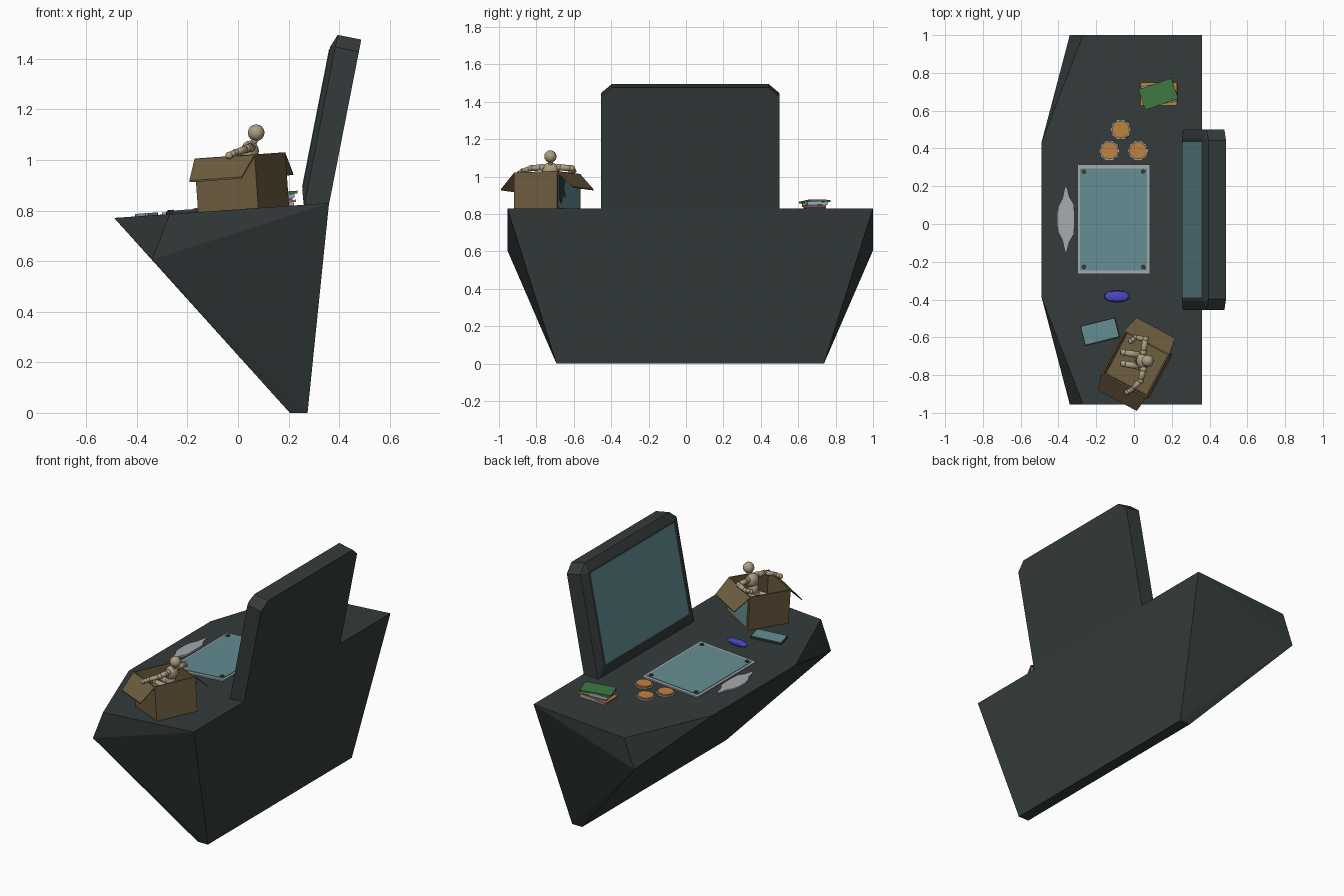
import bpy, bmesh, math
from mathutils import Matrix, Vector

if "Cube" in bpy.data.objects:
    bpy.data.objects.remove(bpy.data.objects["Cube"])


def mat(name, r, g, b):
    m = bpy.data.materials.new(name)
    m.diffuse_color = (r, g, b, 1)
    m.use_nodes = True
    m.node_tree.nodes["Principled BSDF"].inputs["Base Color"].default_value = m.diffuse_color
    return m


DARK = mat("dark_slate", .034, .044, .043)
TEAL = mat("teal_glass", .127, .266, .291)
CARD = mat("cardboard", .156, .110, .051)
WOOD = mat("pale_wood", .42, .34, .22)
GREY = mat("light_grey", .38, .40, .42)
ORANGE = mat("orange", .52, .22, .05)
GREEN = mat("green", .045, .19, .05)
BLUE = mat("blue", .07, .065, .55)


def finish(name, bm, m, smooth=False):
    bmesh.ops.recalc_face_normals(bm, faces=bm.faces)
    me = bpy.data.meshes.new(name)
    bm.to_mesh(me)
    bm.free()
    me.materials.append(m)
    for p in me.polygons:
        p.use_smooth = smooth
    ob = bpy.data.objects.new(name, me)
    bpy.context.collection.objects.link(ob)
    return ob


def hull(name, pts, m):
    bm = bmesh.new()
    vs = [bm.verts.new(p) for p in pts]
    bmesh.ops.convex_hull(bm, input=vs)
    bmesh.ops.dissolve_limit(bm, angle_limit=.01, verts=bm.verts, edges=bm.edges)
    return finish(name, bm, m)


def prism(name, outline, z0, z1, m, M):
    """Extrude a 2D outline from z0 to z1 in frame M."""
    bm = bmesh.new()
    lo = [bm.verts.new(M @ Vector((x, y, z0))) for x, y in outline]
    hi = [bm.verts.new(M @ Vector((x, y, z1))) for x, y in outline]
    bm.faces.new(lo[::-1])
    bm.faces.new(hi)
    n = len(lo)
    for i in range(n):
        j = (i + 1) % n
        bm.faces.new((lo[i], lo[j], hi[j], hi[i]))
    return finish(name, bm, m)


def rect(w, h, cx=0, cy=0):
    return [(cx + sx * w / 2, cy + sy * h / 2) for sx, sy in ((-1, -1), (1, -1), (1, 1), (-1, 1))]


def ring(n, r, r2=None):
    return [((r2 if r2 and i % 2 else r) * math.cos(2 * math.pi * i / n),
             (r2 if r2 and i % 2 else r) * math.sin(2 * math.pi * i / n)) for i in range(n)]


# Desk body: wedge leaning forward, with clipped front corners
YC = .0225
half = [(.36, .9775, .83), (-.27, .9775, .786), (-.34, .9775, .606),
        (-.49, .4075, .771), (.205, .715, 0), (.275, .715, 0)]
hull("desk_body", [(x, YC + s * y, z) for s in (1, -1) for x, y, z in half], DARK)

# Monitor: leaning slab with clipped top corners and a bevelled front
up = Vector((.192, 0, .981))
nrm = Vector((-.981, 0, .192))
org = Vector((.36, YC, .825))


def mon(u, v, w):
    return org + Vector((0, u, 0)) + up * v + nrm * w


outer = [(.478, -.03), (.478, .615), (.42, .664)]
pts = [mon(s * u, v, w) for s in (1, -1) for u, v in outer for w in (0, .095)]
pts += [mon(s * .43, v, .115) for s in (1, -1) for v in (.035, .613)]
hull("monitor_case", pts, DARK)
hull("monitor_screen", [mon(s * .415, v, w) for s in (1, -1) for v in (.047, .603)
                        for w in (.112, .118)], TEAL)

# Frame of the sloping desk top; everything on the desk sits in it
D = Matrix.Translation((0, 0, .8052)) @ Matrix.Rotation(-math.atan(.0700), 4, 'Y')


def at(x, y, deg=0):
    return D @ Matrix.Translation((x, y, 0)) @ Matrix.Rotation(math.radians(deg), 4, 'Z')


# Touch pad with four corner studs
P = at(-.108, .025)
prism("pad_frame", rect(.385, .58), -.003, .008, GREY, P)
prism("pad_glass", rect(.355, .54), .006, .011, TEAL, P)
for i, (x, y) in enumerate(rect(.315, .505)):
    prism(f"pad_stud_{i}", [(x + a, y + b) for a, b in ring(8, .013)], .008, .016, DARK, P)

# Pointed grey blade in front of the pad
side = [(-.047, -.03), (-.04, -.07), (-.018, -.11), (-.005, -.172),
        (.005, -.172), (.018, -.12), (.042, -.08), (.045, -.04)]
blade = side[:4] + side[4:] + [(x, -y) for x, y in side[4:][::-1]] + [(x, -y) for x, y in side[:4][::-1]]
prism("grey_blade", blade, -.002, .010, GREY, at(-.361, .025))

# Bottle caps
for i, (x, y) in enumerate([(-.07, .5), (-.13, .388), (.022, .388)]):
    prism(f"cap_skirt_{i}", ring(20, .056, .050), -.002, .008, GREY, at(x, y))
    prism(f"cap_top_{i}", ring(10, .047), .006, .016, ORANGE, at(x, y))

# Stack of cartridges
z = -.003
for name, w, h, t, deg, m in [("base", .17, .11, .016, 4, GREY), ("orange", .195, .12, .009, 0, ORANGE),
                              ("blue", .16, .10, .008, 6, BLUE), ("grey", .17, .11, .016, 10, GREY),
                              ("green", .185, .115, .011, 19, GREEN)]:
    prism("stack_" + name, rect(w, h), z, z + t, m, at(.133, .688, deg))
    z += t

# Blue gem
bm = bmesh.new()
bmesh.ops.create_uvsphere(bm, u_segments=10, v_segments=6, radius=1,
                          matrix=at(-.09, -.383) @ Matrix.Translation((0, 0, .012)) @ Matrix.Diagonal((.07, .032, .016, 1)))
finish("blue_gem", bm, BLUE)

# Small handheld tablet
T = at(-.18, -.57, 14)
prism("handheld_case", rect(.19, .108), -.002, .010, DARK, T)
prism("handheld_screen", rect(.18, .098), .009, .013, TEAL, T)

# Cardboard box: floor, four walls, two flaps
B = at(.022, -.742, -28)
A2, B2, H, TH = .135, .13, .212, .008
prism("box_floor", rect(2 * A2, 2 * B2), -.002, .01, CARD, B)
for s in (-1, 1):
    prism(f"box_wall_x{s}", rect(TH, 2 * B2, s * (A2 - TH / 2)), 0, H, CARD, B)
    prism(f"box_wall_y{s}", rect(2 * A2, TH, 0, s * (B2 - TH / 2)), 0, H, CARD, B)
    flap = [(sx * w, s * (B2 + o), H + dz + k) for sx in (-1, 1)
            for w, o, dz in ((A2, -.002, 0), (A2 - .018, .088, -.085)) for k in (0, -.007)]
    hull(f"box_flap{s}", [B @ Vector(p) for p in flap], CARD)

# Sticker on the side of the box
S = B @ Matrix.Translation((0, B2, H / 2)) @ Matrix.Rotation(-math.pi / 2, 4, 'X')
prism("box_sticker", rect(.24, .18), -.001, .003, TEAL, S)
prism("box_sticker_patch", [(.03, -.09), (.12, -.09), (.12, .03), (.09, .07), (.07, .02), (.04, .03), (.06, -.02)],
      .002, .005, DARK, S)

# Wooden jointed figure sitting in the box
bm = bmesh.new()


def ball(p, r, sc=(1, 1, 1)):
    bmesh.ops.create_uvsphere(bm, u_segments=12, v_segments=8, radius=r,
                              matrix=Matrix.Translation(p) @ Matrix.Diagonal((*sc, 1)))


def limb(points, radii):
    for p, r in zip(points, radii):
        ball(p, r)
    for p, q, r, r2 in zip(points, points[1:], radii, radii[1:]):
        p, q = Vector(p), Vector(q)
        d = q - p
        M = Matrix.Translation((p + q) / 2) @ d.to_track_quat('Z', 'Y').to_matrix().to_4x4()
        bmesh.ops.create_cone(bm, cap_ends=True, segments=10, radius1=r * .9, radius2=r2 * .9,
                              depth=d.length, matrix=M)


ball((.072, -.725, 1.108), .033)
limb([(.07, -.725, 1.085), (.058, -.725, 1.06)], [.014, .014])
ball((.047, -.725, 1.035), .042, (.85, 1.1, 1))
limb([(.045, -.725, 1.02), (.035, -.725, .95)], [.032, .034])
limb([(.05, -.77, 1.05), (.035, -.83, 1.045), (-.01, -.875, 1.03), (-.035, -.89, 1.018)], [.019, .017, .014, .015])
limb([(.05, -.68, 1.05), (.06, -.61, 1.045), (.01, -.60, 1.03), (-.015, -.62, 1.02)], [.019, .017, .014, .015])
for y in (-.755, -.695):
    limb([(.035, y, .945), (-.055, y + .015, .955), (-.06, y + .015, .86)], [.022, .018, .015])
finish("wooden_figure", bm, WOOD, smooth=True)
